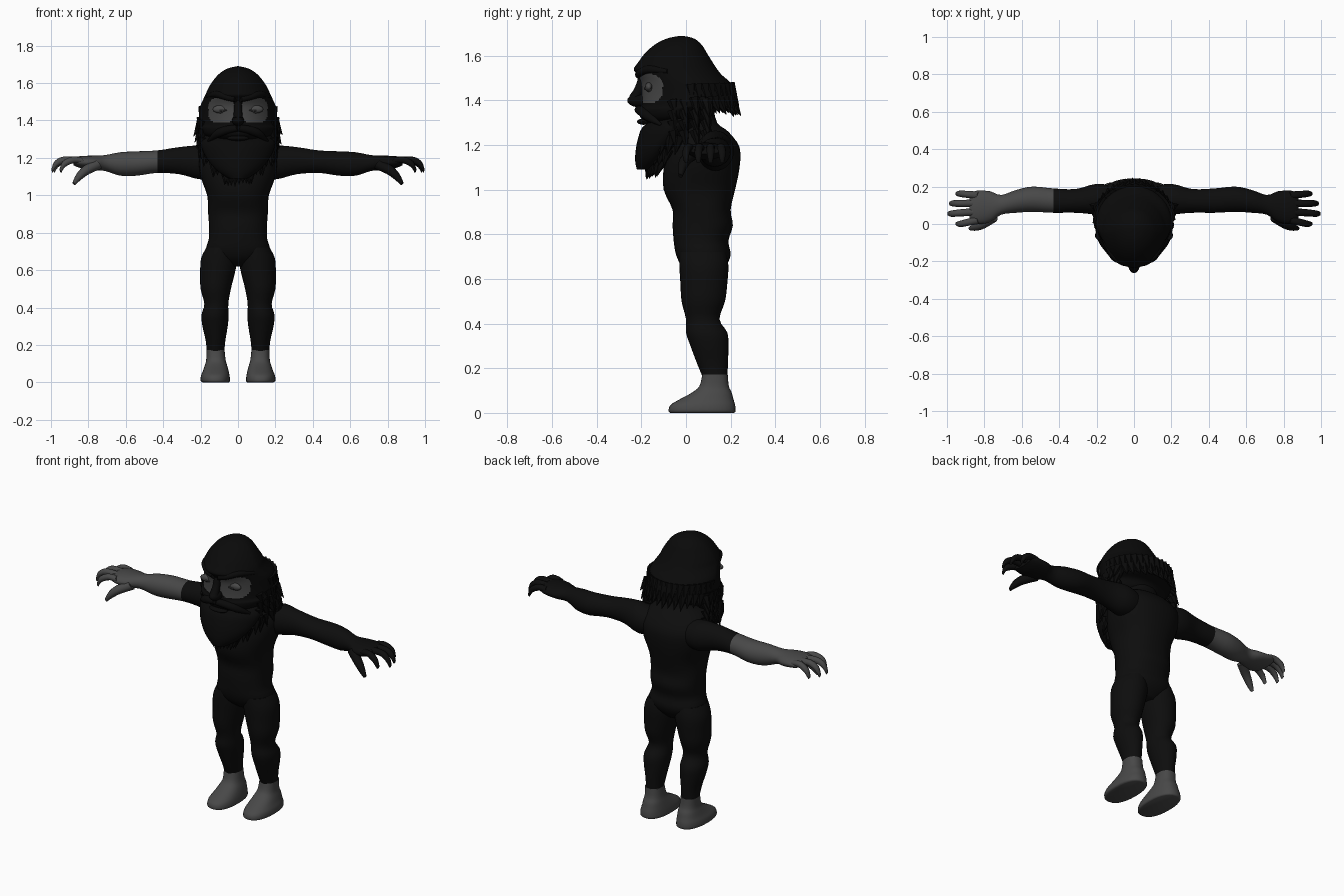
import bpy, bmesh, math, random
from mathutils import Vector

random.seed(4)
cube = bpy.data.objects.get("Cube")
if cube:
    bpy.data.objects.remove(cube, do_unlink=True)


def material(name, value):
    mat = bpy.data.materials.new(name)
    mat.use_nodes = True
    colour = (value, value, value, 1)
    mat.diffuse_color = colour
    shader = mat.node_tree.nodes["Principled BSDF"]
    shader.inputs["Base Color"].default_value = colour
    shader.inputs["Roughness"].default_value = 0.9
    return mat


SUIT = material("black suit", 0.004)
HAIR = material("black hair", 0.003)
SKIN = material("grey skin", 0.065)
LID = material("dark grey eyelid", 0.04)


def finish(name, bm, mats, rule=None, angle=50):
    """Turn a bmesh into a shaded object; rule picks a material slot per face."""
    bmesh.ops.recalc_face_normals(bm, faces=bm.faces)
    if rule:
        for face in bm.faces:
            face.material_index = int(rule(face.calc_center_median()))
    mesh = bpy.data.meshes.new(name)
    bm.to_mesh(mesh)
    bm.free()
    obj = bpy.data.objects.new(name, mesh)
    bpy.context.collection.objects.link(obj)
    for mat in mats:
        mesh.materials.append(mat)
    bpy.ops.object.select_all(action="DESELECT")
    obj.select_set(True)
    bpy.context.view_layer.objects.active = obj
    bpy.ops.object.shade_smooth_by_angle(angle=math.radians(angle))
    return obj


def smooth_rows(rows, steps):
    """Catmull-Rom interpolation between cross-sections."""
    out = []
    for i in range(len(rows) - 1):
        quad = (rows[max(i - 1, 0)], rows[i], rows[i + 1], rows[min(i + 2, len(rows) - 1)])
        for k in range(steps):
            t = k / steps
            out.append([b + t / 2 * (c - a + t * (2*a - 5*b + 4*c - d + t * (3*b - a - 3*c + d)))
                        for a, b, c, d in zip(*quad)])
    return out + [rows[-1]]


def loft(name, rows, mats, axis="z", side=1, steps=3, sides=28, egg=0, power=1.0, rule=None):
    """Rows are (position, low u, high u, low v, high v) along the axis."""
    bm = bmesh.new()
    rings = []
    for p, u0, u1, v0, v1 in smooth_rows(rows, steps):
        ring = []
        for k in range(sides):
            a = math.tau * k / sides
            c, s = math.cos(a), math.sin(a)
            c, s = (math.copysign(abs(w) ** power, w) for w in (c, s))
            c *= 1 - egg * max(0, -s)
            u, v = (u0 + u1 + c * (u1 - u0)) / 2, (v0 + v1 + s * (v1 - v0)) / 2
            co = (u * side, v, p) if axis == "z" else (p * side, u, v)
            ring.append(bm.verts.new(co))
        rings.append(ring)
    for low, high in zip(rings, rings[1:]):
        for k in range(sides):
            n = (k + 1) % sides
            bm.faces.new((low[k], low[n], high[n], high[k]))
    bm.faces.new(rings[0])
    bm.faces.new(rings[-1])
    return finish(name, bm, mats, rule)


def ball(name, place, size, mat):
    bm = bmesh.new()
    bmesh.ops.create_uvsphere(bm, u_segments=20, v_segments=12, radius=1)
    bmesh.ops.scale(bm, vec=size, verts=bm.verts)
    bmesh.ops.translate(bm, vec=place, verts=bm.verts)
    return finish(name, bm, [mat])


def tube(name, points, radii, mat, flat=1.0):
    """Tapered limb swept along a short path."""
    bm = bmesh.new()
    pts = [Vector(p) for p in points]
    rings = []
    data = smooth_rows([(*p, r) for p, r in zip(pts, radii)], 3)
    way = (pts[-1] - pts[0]).normalized()
    across = way.cross(Vector((0, 0, 1)) if abs(way.z) < 0.8 else Vector((0, 1, 0))).normalized()
    other = way.cross(across)
    for x, y, z, r in data:
        ring = []
        for k in range(10):
            a = math.tau * k / 10
            ring.append(bm.verts.new(Vector((x, y, z)) + r * (across * math.cos(a) + flat * other * math.sin(a))))
        rings.append(ring)
    for low, high in zip(rings, rings[1:]):
        for k in range(10):
            bm.faces.new((low[k], low[k - 1], high[k - 1], high[k]))
    bm.faces.new(rings[0])
    bm.faces.new(rings[-1])
    return finish(name, bm, [mat])


def locks(name, strands):
    """Pointed tufts of hair, each (root, tip, radius), in one object."""
    bm = bmesh.new()
    for root, tip, radius in strands:
        root, tip = Vector(root), Vector(tip)
        way = tip - root
        made = bmesh.ops.create_cone(bm, segments=6, radius1=radius, radius2=0.001,
                                     depth=way.length, cap_ends=True)["verts"]
        turn = way.to_track_quat("Z", "Y")
        for v in made:
            v.co = turn @ v.co + (root + tip) / 2
    return finish(name, bm, [HAIR], angle=30)


# Torso and neck
loft("torso", [(0.62, -.07, .07, .03, .14), (0.66, -.13, .13, -.02, .18), (0.71, -.17, .17, -.045, .2),
               (0.77, -.155, .155, -.055, .19), (0.84, -.155, .155, -.06, .21), (0.91, -.16, .16, -.06, .2),
               (1.0, -.165, .165, -.1, .22), (1.1, -.2, .2, -.1, .24), (1.19, -.21, .21, -.08, .24),
               (1.26, -.17, .17, -.05, .19), (1.3, -.11, .11, -.05, .14), (1.38, -.1, .1, -.06, .12)],
     [SUIT], power=0.88)

leg_rows = [(0.16, .073, .168, .075, .185), (0.22, .068, .172, .05, .188), (0.3, .055, .19, .02, .19),
            (0.36, .05, .195, 0, .185), (0.42, .052, .18, 0, .15), (0.5, .038, .2, -.02, .175),
            (0.58, .018, .202, -.025, .185), (0.66, .003, .198, -.03, .19), (0.72, .01, .17, -.03, .18)]
foot_rows = [(0, .05, .19, -.07, .215), (0.008, .043, .2, -.078, .222), (0.035, .045, .198, -.07, .22),
             (0.06, .05, .188, -.03, .213), (0.09, .058, .178, .025, .205), (0.12, .066, .17, .06, .192),
             (0.172, .072, .169, .073, .187)]
arm_rows = [(0.1, .04, .2, 1.1, 1.24), (0.2, .05, .215, 1.085, 1.265), (0.31, .06, .187, 1.112, 1.258),
            (0.43, .06, .19, 1.12, 1.24), (0.54, .065, .2, 1.105, 1.235), (0.63, .06, .182, 1.105, 1.23),
            (0.71, .05, .155, 1.13, 1.215), (0.77, .01, .175, 1.135, 1.212),
            (0.84, .0, .178, 1.145, 1.21), (0.88, .015, .165, 1.16, 1.2)]
# Fingers as (base y, tip x, tip y)
fingers = {"index": (.022, .95, .0), "middle": (.065, .995, .055),
           "ring": (.11, .985, .11), "little": (.152, .95, .162)}

for side, label in ((1, "left"), (-1, "right")):
    # Legs and feet
    loft(label + "_leg", leg_rows, [SUIT], side=side)
    loft(label + "_foot", foot_rows, [SKIN], side=side, power=0.85)
    # Arms: the right one is bare from the elbow outwards
    bare = (lambda c: c.x < -0.43) if side < 0 else None
    loft(label + "_arm", arm_rows, [SUIT, SKIN], axis="x", side=side, rule=bare)
    hand = SKIN if side < 0 else SUIT
    for finger, (base, tip, end) in fingers.items():
        tube(f"{label}_{finger}_finger",
             [(side * .83, base, 1.183), (side * (tip - .07), (base + end) / 2, 1.19),
              (side * (tip - .02), end, 1.167), (side * tip, end, 1.128)],
             [.022, .019, .017, .01], hand)
    tube(label + "_thumb", [(side * .75, .04, 1.165), (side * .81, .0, 1.135),
                            (side * .85, -.018, 1.1), (side * .878, -.025, 1.062)],
         [.03, .026, .02, .01], hand)


def eye_patch(c):
    across, up = abs(abs(c.x) - 0.088) / 0.07, abs(c.z - 1.455) / 0.068
    return c.y < -0.08 and across ** 3 + up ** 3 < 1


# Head with swept back hair and pale eye patches
head_rows = [(z, -w, w, front, back) for z, w, front, back in (
    (1.3, .14, -.18, .1), (1.325, .185, -.205, .12), (1.36, .205, -.208, .14), (1.38, .21, -.2, .205),
    (1.43, .208, -.198, .222), (1.48, .2, -.202, .198), (1.515, .185, -.218, .16), (1.54, .173, -.234, .14),
    (1.57, .16, -.215, .12), (1.61, .135, -.185, .095), (1.65, .1, -.14, .07), (1.678, .055, -.085, .035),
    (1.69, .005, -.025, -.015))]
loft("head", head_rows, [HAIR, SKIN], sides=128, steps=5, egg=0.15, rule=eye_patch)

# Face
ball("nose", (0, -.21, 1.4), (.032, .053, .03), HAIR)
tube("nose_bridge", [(0, -.195, 1.5), (0, -.21, 1.45), (0, -.232, 1.41)], [.02, .022, .026], HAIR)
ball("lower_lip", (0, -.19, 1.305), (.06, .03, .014), HAIR)
for side, label in ((1, "left"), (-1, "right")):
    tube(label + "_brow", [(side * .01, -.215, 1.515), (side * .06, -.205, 1.525),
                           (side * .115, -.16, 1.54), (side * .165, -.08, 1.53)],
         [.018, .018, .018, .01], HAIR)
    tube(label + "_moustache", [(0, -.215, 1.36), (side * .05, -.2, 1.352),
                                (side * .11, -.17, 1.33), (side * .16, -.11, 1.29)],
         [.018, .022, .022, .006], HAIR)
    ball(label + "_eyelid", (side * .09, -.166, 1.46), (.046, .017, .022), SKIN)
    tube(label + "_eye_slit", [(side * .05, -.183, 1.458), (side * .09, -.182, 1.451), (side * .13, -.157, 1.458)],
         [.003, .005, .003], LID)

# Beard
loft("beard", [(z, -w, w, front, back) for z, w, front, back in (
    (1.09, .05, -.22, -.15), (1.13, .11, -.228, -.09), (1.18, .155, -.225, -.04),
    (1.23, .185, -.215, .02), (1.28, .2, -.195, .06), (1.32, .19, -.14, .08))],
     [HAIR], egg=0.2)

strands = []
for row, (z, w, depth, drop) in enumerate(((1.13, .07, .05, .065), (1.18, .13, .08, .07), (1.24, .18, .12, .07))):
    for k in range(11):
        a = math.pi * (k + row % 2 / 2) / 10.5
        x, y = w * math.cos(a), -.11 + row * .04 - depth * math.sin(a)
        strands.append(((x, y, z), (x * 1.03, y - .02, z - drop - random.uniform(0, .02)), .028))
locks("beard_locks", strands)

# Mane of pointed locks around the sides and back
strands = []
for row, (z, grow, drop) in enumerate(((1.47, .95, .085), (1.41, 1.0, .065))):
    for k in range(19):
        a = math.pi * (k + row / 2) / 18.5
        x, y = .195 * grow * math.cos(a), .02 + .18 * grow * math.sin(a)
        tip = (x * 1.1, y + .012 + .035 * math.sin(a), z - drop - random.uniform(0, .02))
        strands.append(((x, y, z), tip, .03))
for side in (1, -1):
    for k in range(4):
        z = 1.4 - .045 * k
        for j in range(4):
            y = .09 - .05 * j
            strands.append(((side * (.195 - .004 * j), y, z),
                            (side * (.238 - .012 * j - .006 * k), y + .015, z - .07 - random.uniform(0, .02)), .027))
locks("mane_locks", strands)
